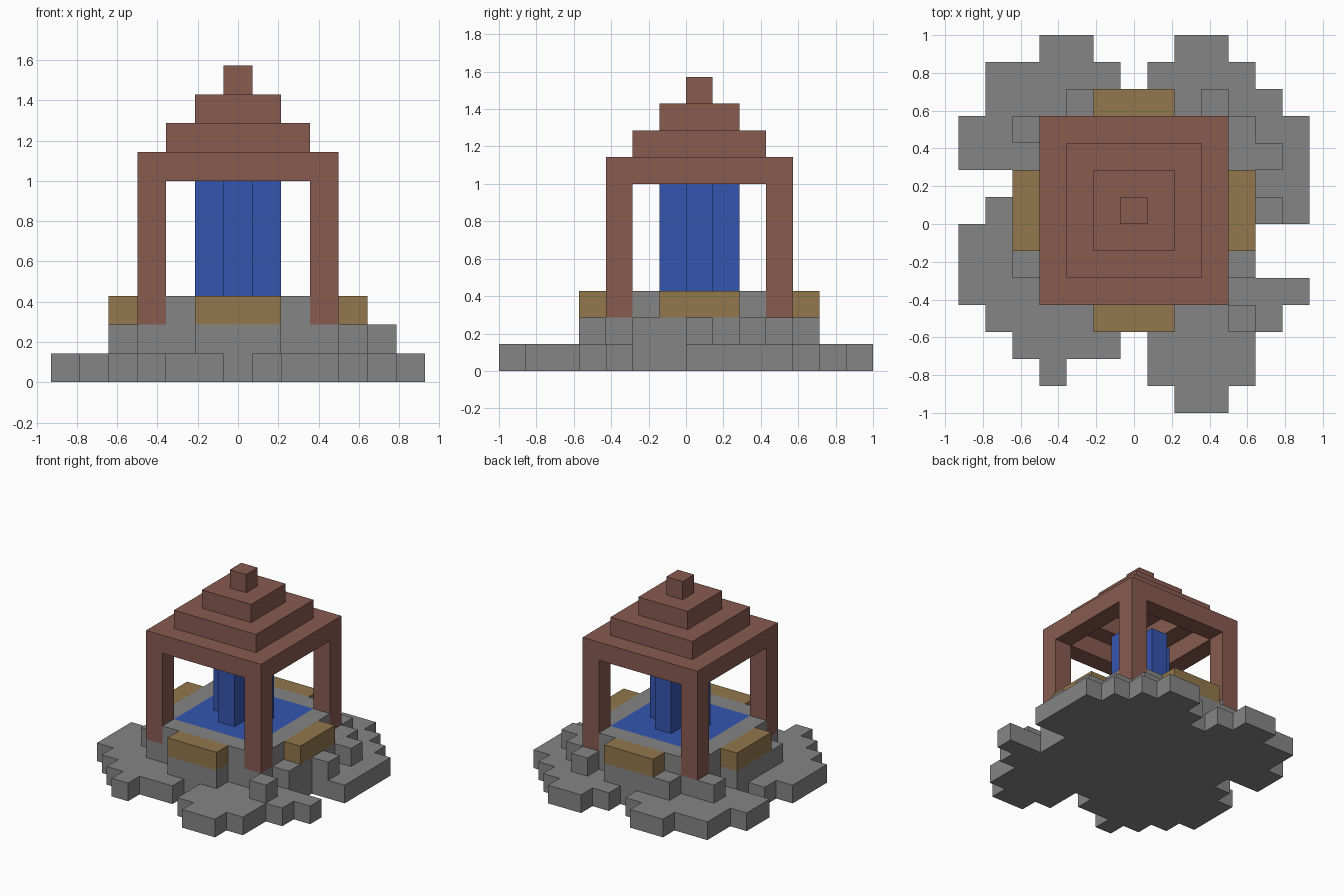
import bpy
import bmesh
from mathutils import Vector

if "Cube" in bpy.data.objects:
    bpy.data.objects.remove(bpy.data.objects["Cube"])

UNIT = 1 / 7
ORIGIN = Vector((6.5, 7, 0))


def material(name, colour):
    mat = bpy.data.materials.new(name)
    mat.use_nodes = True
    mat.diffuse_color = (*colour, 1)
    bsdf = next(n for n in mat.node_tree.nodes if n.type == 'BSDF_PRINCIPLED')
    bsdf.inputs["Base Color"].default_value = (*colour, 1)
    return mat


stone = material("grey stone", (0.235, 0.235, 0.235))
brick = material("red brown brick", (0.242, 0.105, 0.08))
wood = material("tan wood", (0.287, 0.184, 0.072))
water = material("blue water", (0.035, 0.092, 0.434))


def box(x, y, z):
    """Grid cells filling three half-open ranges."""
    return {(i, j, k) for i in range(*x) for j in range(*y) for k in range(*z)}


def build(name, cells, mat):
    """Skin a set of grid cells with outer faces and merge flat areas."""
    bm = bmesh.new()
    for cell in cells:
        centre = Vector(cell) + Vector((0.5, 0.5, 0.5)) - ORIGIN
        for axis in range(3):
            for sign in (-1, 1):
                beside = list(cell)
                beside[axis] += sign
                if tuple(beside) in cells:
                    continue
                n, u, v = Vector(), Vector(), Vector()
                n[axis] = sign / 2
                u[(axis + 1) % 3] = sign / 2
                v[(axis + 2) % 3] = 0.5
                corners = (-u - v, u - v, u + v, v - u)
                bm.faces.new([bm.verts.new((centre + n + c) * UNIT) for c in corners])
    bmesh.ops.remove_doubles(bm, verts=bm.verts[:], dist=0.001)
    bmesh.ops.dissolve_limit(bm, angle_limit=0.01, verts=bm.verts[:], edges=bm.edges[:])
    mesh = bpy.data.meshes.new(name)
    bm.to_mesh(mesh)
    bm.free()
    mesh.materials.append(mat)
    obj = bpy.data.objects.new(name, mesh)
    bpy.context.collection.objects.link(obj)


# Ragged ground slab: spans of each row from front to back
rows = [
    [(8, 10)],
    [(3, 4), (7, 11)],
    [(2, 6), (7, 11)],
    [(1, 12)],
    [(0, 13)],
    [(0, 11)],
    [(0, 11)],
    [(1, 13)],
    [(2, 13)],
    [(0, 13)],
    [(0, 13)],
    [(1, 12)],
    [(1, 6), (7, 11)],
    [(3, 5), (8, 10)],
]
ground = set()
for j, spans in enumerate(rows):
    for span in spans:
        ground |= box(span, (j, j + 1), (0, 1))

# Raised platform, with the four arms under the benches and loose rocks
arms = [((5, 8), (3, 4)), ((5, 8), (11, 12)), ((2, 3), (6, 9)), ((10, 11), (6, 9))]
platform = box((3, 10), (4, 11), (1, 2))
for x, y in arms:
    platform |= box(x, y, (1, 2))
rocks = [(4, 11), (9, 11), (2, 10), (2, 5), (10, 3), (10, 5),
         (10, 9), (11, 9), (10, 10), (11, 7)]
platform |= {(i, j, 1) for i, j in rocks}

# Basin rim leaves its corners free for the posts
pool = box((4, 9), (5, 10), (2, 3))
posts = {(i, j, k) for i in (3, 9) for j in (4, 10) for k in range(2, 7)}
rim = box((3, 10), (4, 11), (2, 3)) - pool - posts
build("stone_base", ground | platform | rim, stone)
build("pool_water", pool, water)

# Plus-shaped water column
column = box((5, 8), (7, 8), (3, 7)) | box((6, 7), (6, 9), (3, 7))
build("water_column", column, water)

# Benches on the four sides
for side, (x, y) in zip(("front", "back", "right", "left"), arms):
    build(side + "_bench", box(x, y, (2, 3)), wood)

# Posts and stepped hollow roof
build("roof_posts", posts, brick)
for step in range(4):
    x, y, z = (3 + step, 10 - step), (4 + step, 11 - step), (7 + step, 8 + step)
    hole = box((x[0] + 1, x[1] - 1), (y[0] + 1, y[1] - 1), z)
    build("roof_step_" + str(step + 1), box(x, y, z) - hole, brick)
